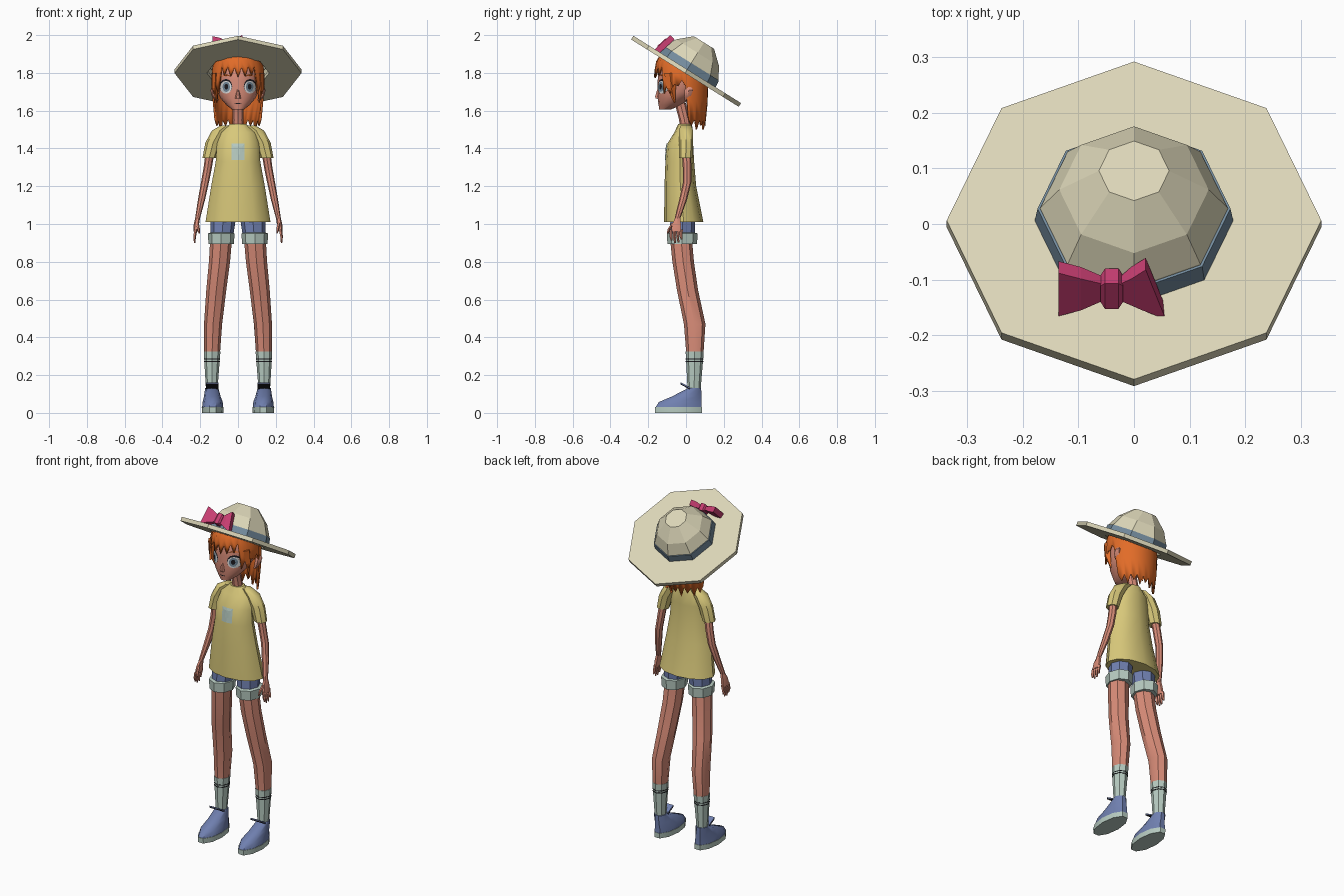
import bpy, bmesh, math
from mathutils import Vector, Matrix
from mathutils.bvhtree import BVHTree

if "Cube" in bpy.data.objects:
    bpy.data.objects.remove(bpy.data.objects["Cube"])


def material(name, r, g, b):
    m = bpy.data.materials.new(name)
    lin = [((c / 255 + 0.055) / 1.055) ** 2.4 for c in (r, g, b)]
    m.diffuse_color = (*lin, 1)
    m.use_nodes = True
    m.node_tree.nodes["Principled BSDF"].inputs["Base Color"].default_value = m.diffuse_color
    return m


STRAW = material("straw", 220, 214, 184)
BAND = material("slate_blue", 116, 140, 158)
PINK = material("pink", 200, 62, 114)
HAIR = material("orange_hair", 226, 108, 40)
SKIN = material("skin", 216, 140, 120)
SHIRT = material("yellow_cloth", 216, 200, 122)
DENIM = material("denim_blue", 112, 128, 176)
MINT = material("pale_mint", 184, 204, 194)
WHITE = material("eye_white", 225, 225, 225)
DARK = material("dark", 28, 26, 32)


def finish(name, bm, mat, smooth=40):
    bmesh.ops.remove_doubles(bm, verts=bm.verts, dist=0.0002)
    bmesh.ops.recalc_face_normals(bm, faces=bm.faces)
    me = bpy.data.meshes.new(name)
    bm.to_mesh(me)
    bm.free()
    me.materials.append(mat)
    if smooth:
        for p in me.polygons:
            p.use_smooth = True
        me.set_sharp_from_angle(angle=math.radians(smooth))
    ob = bpy.data.objects.new(name, me)
    bpy.context.collection.objects.link(ob)
    return ob


def ring(cx, cy, z, rx, ry, n=8):
    return [(cx + rx * math.cos(2 * math.pi * k / n), cy + ry * math.sin(2 * math.pi * k / n), z)
            for k in range(n)]


def loft(name, rings, mat, cap=True, smooth=40, matrix=None):
    bm = bmesh.new()
    rows = [[bm.verts.new(p) for p in r] for r in rings]
    n = len(rows[0])
    for a, b in zip(rows, rows[1:]):
        for k in range(n):
            bm.faces.new((a[k], a[(k + 1) % n], b[(k + 1) % n], b[k]))
    if cap:
        bm.faces.new(rows[0])
        bm.faces.new(rows[-1])
    if matrix:
        bm.transform(matrix)
    return finish(name, bm, mat, smooth)


def limb(name, rows, mat, s=1, n=8, smooth=40):
    """Rows are (z, x, y, radius_x, radius_y); s = -1 mirrors."""
    return loft(name, [ring(s * x, y, z, rx, ry, n) for z, x, y, rx, ry in rows], mat, smooth=smooth)


def tree_of(ob):
    bm = bmesh.new()
    bm.from_mesh(ob.data)
    t = BVHTree.FromBMesh(bm)
    bm.free()
    return t


def decal(name, outline, tree, mat, lift):
    """Thin painted patch projected from the front onto a surface."""
    cx = sum(p[0] for p in outline) / len(outline)
    cz = sum(p[1] for p in outline) / len(outline)
    bm = bmesh.new()

    def put(x, z):
        hit = tree.ray_cast(Vector((x, -1, z)), Vector((0, 1, 0)))[0]
        return bm.verts.new((x, (hit.y if hit else -0.05) - lift, z))
    rows = [[put(cx + (x - cx) * t, cz + (z - cz) * t) for x, z in outline] for t in (1, 0.66, 0.33)]
    n = len(outline)
    for a, b in zip(rows, rows[1:]):
        for k in range(n):
            bm.faces.new((a[k], b[k], b[(k + 1) % n], a[(k + 1) % n]))
    bm.faces.new(rows[-1])
    ob = finish(name, bm, mat, 0)
    if sum(p.normal.y for p in ob.data.polygons) > 0:
        ob.data.flip_normals()
    return ob


def oval(cx, cz, rx, rz, n=12):
    return [(cx + rx * math.cos(2 * math.pi * k / n), cz + rz * math.sin(2 * math.pi * k / n))
            for k in range(n)]


# Head, neck and nose
head = limb("head", [(1.605, 0, -.112, .03, .03), (1.63, 0, -.085, .062, .06),
                     (1.665, 0, -.062, .092, .088), (1.70, 0, -.04, .108, .11),
                     (1.76, 0, -.03, .112, .12), (1.82, 0, -.025, .11, .12),
                     (1.88, 0, -.01, .09, .10), (1.92, 0, 0, .04, .05)], SKIN, n=16)
limb("neck", [(1.49, 0, 0, .034, .034), (1.55, 0, -.008, .028, .028), (1.64, 0, -.03, .03, .03)], SKIN)
limb("nose", [(1.664, 0, -.147, .015, .016), (1.675, 0, -.15, .014, .016), (1.715, 0, -.146, .004, .006)], SKIN, n=6)

# Face details
face = tree_of(head)
for s, side in ((1, "left"), (-1, "right")):
    x = s * .064
    decal(side + "_lashes", oval(x, 1.729, .034, .039), face, DARK, .003)
    decal(side + "_eye", oval(x, 1.724, .031, .034), face, WHITE, .0045)
    decal(side + "_iris", oval(x - s * .002, 1.726, .02, .027), face, BAND, .006)
    decal(side + "_pupil", oval(x - s * .002, 1.727, .01, .015), face, DARK, .0075)
    decal(side + "_brow", [(s * .03, 1.782), (s * .065, 1.793), (s * .092, 1.78), (s * .065, 1.785)], face, HAIR, .004)
    limb(side + "_ear", [(1.655, .112, 0, .008, .01), (1.675, .122, .008, .016, .02),
                         (1.71, .128, .015, .018, .026), (1.725, .126, .015, .01, .015)], SKIN, s, 6)
decal("mouth", oval(0, 1.637, .02, .003, 8), face, DARK, .003)

# Hair: a shell whose spiky hem drops lower towards the back
def hair_radius(z):
    prof = [(1.48, .122), (1.62, .138), (1.72, .143), (1.80, .140), (1.86, .130), (1.90, .108), (1.94, .03)]
    for (z0, r0), (z1, r1) in zip(prof, prof[1:]):
        if z <= z1:
            return r0 + (r1 - r0) * (z - z0) / (z1 - z0)
    return .03


def hair_hem(a, k):
    a = abs(a)
    if a < 48:
        return 1.775 + (.05 if k % 2 else 0) + .0004 * a
    if a < 76:
        return 1.69 + (.05 if k % 2 else 0)
    if a < 104:
        return 1.73 + (.03 if k % 2 else 0)
    return 1.50 + (.055 if k % 2 else 0) + (.02 if k % 4 == 0 else 0)


COLS = 44
rows = []
for t in (0, .06, .14, .28, .48, .72, 1):
    row = []
    for k in range(COLS):
        deg = 360 * k / COLS - 180
        a = math.radians(deg)
        z = 1.94 + (hair_hem(deg, k) - 1.94) * t
        r = hair_radius(z)
        back = .98 if abs(deg) > 90 else 1.05
        row.append((r * math.sin(a), -.022 - r * back * math.cos(a), z))
    rows.append(row)
bm = bmesh.new()
grid = [[bm.verts.new(p) for p in r] for r in rows]
bm.faces.new(grid[0])
for a, b in zip(grid, grid[1:]):
    for k in range(COLS):
        j = (k + 1) % COLS
        bm.faces.new((a[k], b[k], b[j], a[j]))
hair = finish("hair", bm, HAIR, 25)
mod = hair.modifiers.new("thickness", "SOLIDIFY")
mod.thickness = .01
mod.offset = -1

# Side locks framing the face
for s, side in ((1, "left"), (-1, "right")):
    limb(side + "_front_lock", [(1.80, .118, -.085, .018, .03), (1.72, .122, -.078, .016, .024),
                                (1.64, .112, -.06, .002, .003)], HAIR, s, 4, 0)

# Sun hat, tilted up at the front
TILT = Matrix.Translation((0, 0, 1.808)) @ Matrix.Rotation(math.radians(-32), 4, 'X')
def turned(name, profile, mat, cap_top=False):
    rings = [ring(0, 0, h, r, r) for r, h in profile]
    if cap_top:
        rings.append(ring(0, 0, profile[-1][1], .0001, .0001))
    return loft(name, rings, mat, False, 0, TILT)


turned("hat_brim", [(.165, -.011), (.336, -.011), (.336, .012), (.165, .012), (.165, -.011)], STRAW)
turned("hat_crown", [(.174, .01), (.168, .055), (.134, .116), (.063, .18)], STRAW, True)
turned("hat_band", [(.172, .012), (.178, .012), (.173, .052), (.166, .052)], BAND)

# Bow on the hat
U, V, C = Vector((0, .74, .67)), Vector((0, -.67, .74)), Vector((-.04, -.116, 1.948))
def block(name, sections):
    """Sections are (x, half_height, half_thickness, skew)."""
    rings = [[C + Vector((x + skew * a, 0, 0)) + U * (h * a) + V * (t * b)
              for a, b in ((-1, -1), (1, -1), (1, 1), (-1, 1))] for x, h, t, skew in sections]
    loft(name, rings, PINK, smooth=0)


block("bow_knot", [(-.02, .02, .014, 0), (-.012, .031, .02, 0), (.012, .031, .02, 0), (.02, .02, .014, 0)])
block("bow_right_wing", [(-.015, .02, .01, 0), (-.055, .038, .016, 0), (-.095, .052, .016, 0)])
block("bow_left_wing", [(.015, .02, .01, 0), (.045, .038, .016, -.01), (.079, .06, .016, -.018)])

# Shirt and chest patch
shirt = limb("shirt", [(1.01, 0, -.012, .172, .104), (1.2, 0, -.03, .142, .084), (1.33, 0, -.033, .118, .076),
                       (1.42, 0, -.032, .112, .07), (1.485, 0, -.012, .098, .05),
                       (1.53, 0, -.005, .042, .036)], SHIRT, n=12)
decal("chest_patch", [(-.034, 1.34), (0, 1.34), (.034, 1.34), (.034, 1.38), (.034, 1.425),
                      (0, 1.425), (-.034, 1.425), (-.034, 1.38)], tree_of(shirt), MINT, .004)

for s, side in ((1, "left"), (-1, "right")):
    # Arm and hand
    limb(side + "_sleeve", [(1.522, .06, 0, .03, .028), (1.495, .096, 0, .042, .038),
                            (1.43, .132, 0, .041, .038), (1.35, .152, -.002, .036, .036)], SHIRT, s)
    limb(side + "_arm", [(1.40, .145, 0, .024, .024), (1.30, .16, .006, .022, .023), (1.22, .175, .006, .021, .022),
                         (1.13, .193, -.015, .019, .021), (1.03, .214, -.045, .013, .015)], SKIN, s)
    limb(side + "_palm", [(1.035, .213, -.043, .013, .015), (1.0, .22, -.05, .014, .026),
                          (.96, .225, -.052, .012, .032)], SKIN, s, 6)
    for i, (y, tip) in enumerate(((-.078, .912), (-.06, .9), (-.042, .902), (-.025, .918))):
        limb(f"{side}_finger_{i + 1}", [(.97, .224, y, .009, .009), (.935, .23, y - .002, .008, .008),
                                        (tip, .23, y + .002, .004, .005)], SKIN, s, 5)
    limb(side + "_thumb", [(1.005, .216, -.066, .009, .01), (.975, .21, -.088, .008, .009),
                           (.95, .206, -.097, .004, .005)], SKIN, s, 5)
    # Shorts and leg
    limb(side + "_shorts_leg", [(1.07, .075, -.015, .07, .066), (.94, .085, -.02, .06, .066)], DENIM, s)
    limb(side + "_shorts_cuff", [(.893, .089, -.02, .067, .078), (.95, .089, -.02, .071, .082),
                                 (.955, .087, -.02, .058, .064)], MINT, s, 8, 30)
    limb(side + "_leg", [(.94, .088, -.028, .058, .058), (.8, .098, -.015, .056, .057), (.65, .115, .008, .053, .056),
                         (.47, .132, .046, .048, .057), (.32, .137, .047, .042, .046)], SKIN, s)
    limb(side + "_sock", [(.325, .137, .046, .044, .048), (.25, .138, .045, .039, .043),
                          (.13, .139, .043, .031, .035)], MINT, s)
    for z in (.272, .285):
        limb(f"{side}_sock_stripe_{int(z * 1000)}", [(z - .002, .1375, .0455, .043, .047),
                                                    (z + .002, .1375, .0455, .043, .047)], DARK, s)
    # Shoe
    limb(side + "_sole", [(0, .134, -.04, .057, .13), (.03, .134, -.04, .058, .131)], MINT, s, 10, 30)
    limb(side + "_shoe", [(.028, .134, -.04, .056, .129), (.058, .134, -.031, .053, .118),
                          (.087, .136, .004, .044, .082), (.132, .139, .046, .035, .036)], DENIM, s, 10)
    for part, dz, mat in (("tongue", 0, DENIM), ("tongue_lining", -.006, DARK)):
        loft(f"{side}_{part}", [[(s * (.137 + w), y, z + dz + t) for w, t in
                                 ((-.033, 0), (.033, 0), (.033, .006), (-.033, .006))]
                                for y, z in ((-.028, .156), (.02, .13))], mat, smooth=0)
